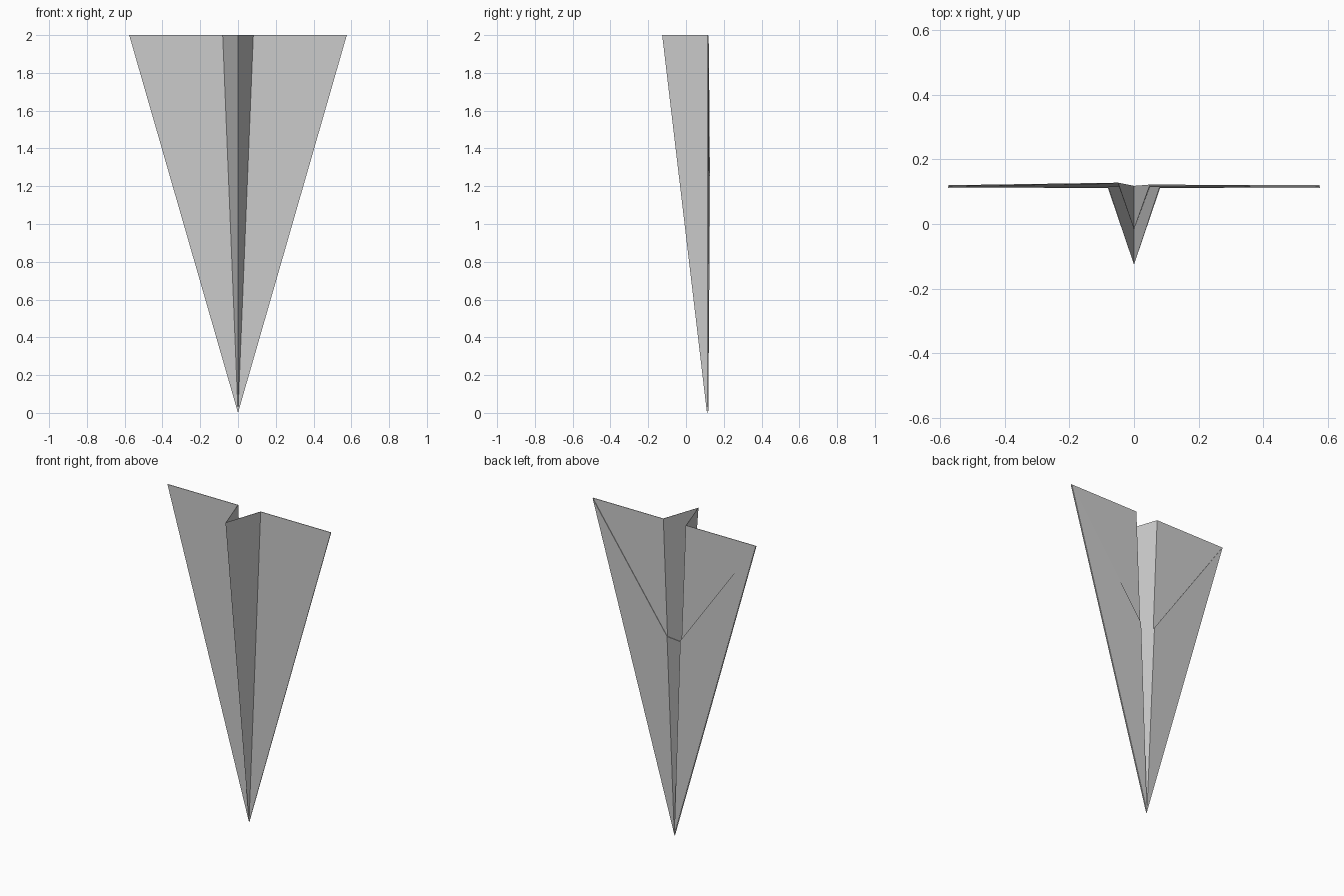
import bpy

cube = bpy.data.objects.get("Cube")
if cube:
    bpy.data.objects.remove(cube, do_unlink=True)

paper = bpy.data.materials.new("grey paper")
paper.use_nodes = True
colour = (0.6, 0.6, 0.6, 1)
paper.diffuse_color = colour
paper.node_tree.nodes["Principled BSDF"].inputs["Base Color"].default_value = colour


def folded_sheet(name, nose, tips, creases, keel, thickness):
    """Pleated sheet: wing, keel wall, keel wall, wing, all meeting at the nose."""
    left_tip, right_tip = tips
    left_crease, right_crease = creases
    rim = [left_tip, left_crease, keel, right_crease, right_tip]
    faces = [(0, i, i + 1) for i in range(1, len(rim))]
    mesh = bpy.data.meshes.new(name)
    mesh.from_pydata([nose] + rim, [], faces)
    mesh.materials.append(paper)
    obj = bpy.data.objects.new(name, mesh)
    bpy.context.collection.objects.link(obj)
    solid = obj.modifiers.new("paper thickness", "SOLIDIFY")
    solid.thickness = thickness
    solid.offset = 0
    return obj


# Outer sheet: both wings and the deep keel between them
folded_sheet("wings_and_keel", (0, 0.113, 0),
             [(s * 0.576, 0.114, 2) for s in (1, -1)],
             [(s * 0.08, 0.114, 2) for s in (1, -1)],
             (0, -0.124, 2), 0.004)

# Inner layer: front corners folded over the back, lifted slightly on one side
folded_sheet("folded_corners", (0, 0.116, 0.01),
             [(s * 0.574, 0.118, 1.998) for s in (1, -1)],
             [(0.049, 0.12, 1.26), (-0.049, 0.126, 1.26)],
             (0, -0.015, 1.17), 0.004)
